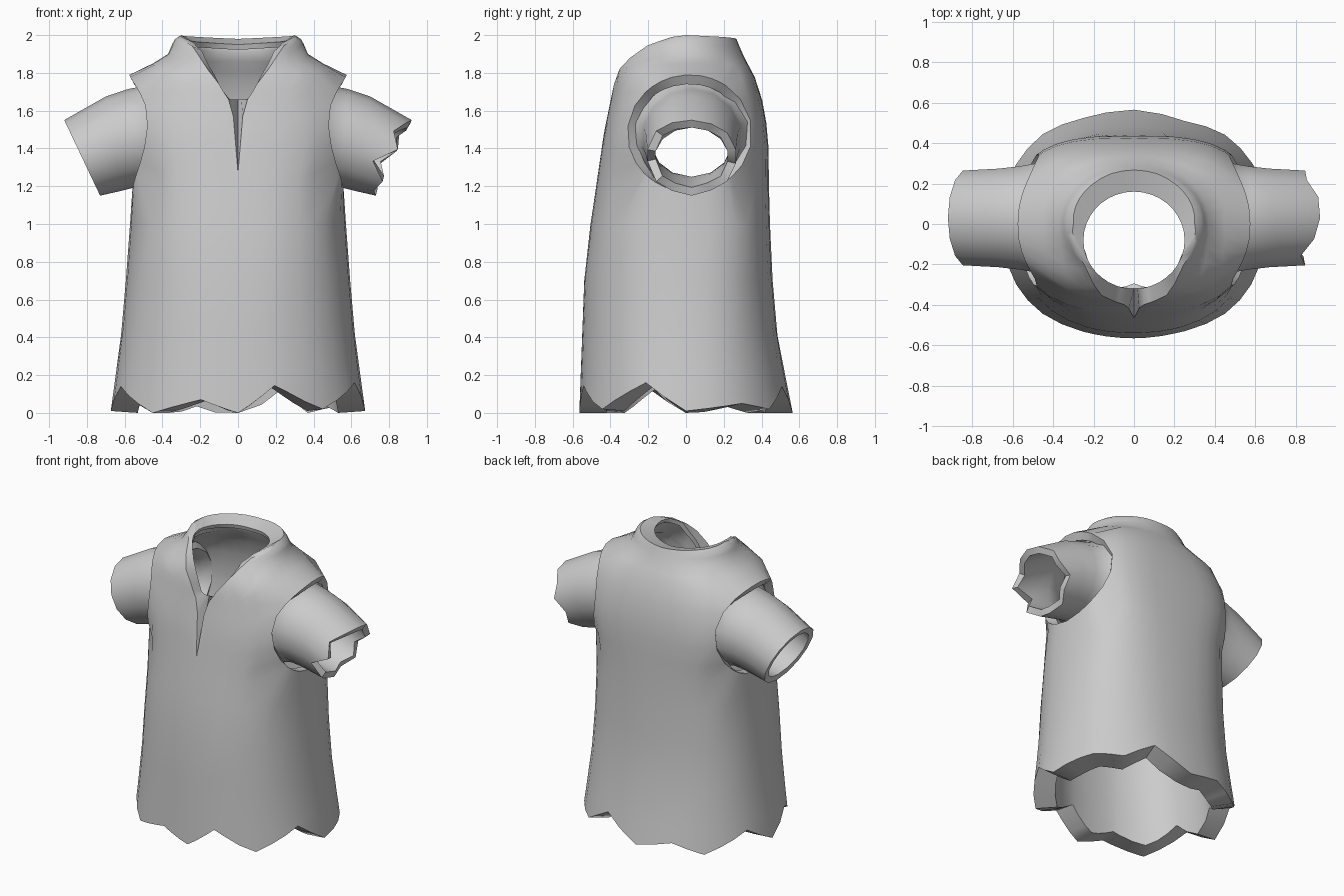
import bpy, bmesh, math

if "Cube" in bpy.data.objects:
    bpy.data.objects.remove(bpy.data.objects["Cube"])

cloth = bpy.data.materials.new("grey_cloth")
cloth.diffuse_color = (0.6, 0.6, 0.6, 1)
cloth.use_nodes = True
cloth.node_tree.nodes["Principled BSDF"].inputs["Base Color"].default_value = cloth.diffuse_color


def lerp_table(table, t):
    """Piecewise linear lookup of rows (key, values...)."""
    if t <= table[0][0]:
        return table[0][1:]
    for p, q in zip(table, table[1:]):
        if t <= q[0]:
            f = (t - p[0]) / (q[0] - p[0])
            return [a + (b - a) * f for a, b in zip(p[1:], q[1:])]
    return table[-1][1:]


def finish(bm, name, thickness, weight=None):
    """Turn the sheet into cloth; weight(position) thins it locally."""
    me = bpy.data.meshes.new(name)
    bm.to_mesh(me)
    bm.free()
    me.materials.append(cloth)
    ob = bpy.data.objects.new(name, me)
    bpy.context.collection.objects.link(ob)
    bpy.ops.object.select_all(action='DESELECT')
    bpy.context.view_layer.objects.active = ob
    ob.select_set(True)
    mod = ob.modifiers.new("thickness", 'SOLIDIFY')
    mod.thickness = thickness
    mod.offset = -1
    if weight:
        group = ob.vertex_groups.new(name="cloth_weight")
        for v in me.vertices:
            group.add([v.index], weight(v.co), 'REPLACE')
        mod.vertex_group = group.name
    bpy.ops.object.modifier_apply(modifier=mod.name)
    for v in ob.data.vertices:
        v.co.z = max(v.co.z, 0)
    bpy.ops.object.shade_smooth_by_angle(angle=math.radians(50))
    return ob


def loft(bm, rings, skip=lambda i, j: False):
    rows = [[bm.verts.new(p) for p in r] for r in rings]
    n = len(rows[0])
    for i in range(len(rows) - 1):
        for j in range(n):
            if not skip(i, j):
                k = (j + 1) % n
                bm.faces.new((rows[i][j], rows[i][k], rows[i + 1][k], rows[i + 1][j]))


# Torso sections: height, half width, front depth, back depth, front and back squareness
SECTIONS = [
    (0.0, 0.675, 0.565, 0.565, 2.2, 2.2), (0.4, 0.62, 0.55, 0.485, 2.25, 2.35),
    (0.8, 0.585, 0.535, 0.45, 2.35, 2.5), (1.17, 0.56, 0.48, 0.44, 2.5, 2.8),
    (1.48, 0.60, 0.435, 0.435, 2.6, 3.2), (1.65, 0.595, 0.40, 0.405, 2.4, 2.8),
    (1.79, 0.575, 0.375, 0.36, 2.25, 2.4), (1.85, 0.45, 0.355, 0.325, 2.2, 2.2),
    (1.9, 0.37, 0.325, 0.30, 2, 2), (1.96, 0.345, 0.27, 0.275, 2, 2),
    (1.985, 0.33, 0.22, 0.265, 2, 2), (2.0, 0.30, 0.17, 0.24, 2, 2)]

# Torn hem height by angle (0 = right side, -90 = front)
HEM = [(-180, .01), (-160, .14), (-130, 0), (-105, .07), (-90, 0), (-75, .145),
       (-60, .06), (-50, .02), (-20, .16), (0, .01), (30, .05), (50, .02),
       (70, .14), (90, 0), (110, .06), (130, .0), (160, .13), (180, .01)]
# Collar edge by angle: height and the angle the column has drifted to
COLLAR = [(-90, 1.27, -90), (-86, 1.57, -88.9), (-80, 1.66, -87), (-70, 1.74, -82.5),
          (-60, 1.82, -74), (-50, 1.88, -61), (-40, 1.945, -46), (-20, 1.99, -22),
          (0, 2.0, 0), (50, 1.99, 50), (90, 1.98, 90)]


def torso_point(a, z):
    w, f, b, nf, nb = lerp_table(SECTIONS, z)
    c, s = math.cos(math.radians(a)), math.sin(math.radians(a))
    d, n = (f, nf) if s < 0 else (b, nb)
    return (math.copysign(w * abs(c) ** (2 / n), c),
            math.copysign(d * abs(s) ** (2 / n), s), z)


def armhole_point(p):
    """Slide a border point along the torso surface onto the armhole oval."""
    a = math.atan2((p[2] - 1.48) / 0.31, (p[1] - 0.02) / 0.33)
    y, z = 0.02 + 0.33 * math.cos(a), 1.48 + 0.31 * math.sin(a)
    w, f, b, nf, nb = lerp_table(SECTIONS, z)
    d, n = (f, nf) if y < 0 else (b, nb)
    x = w * (1 - (abs(y) / d) ** n) ** (1 / n)
    return (math.copysign(x, p[0]), y, z)


def side_angle(a):
    return min(abs(a), 180 - abs(a))


# Torso with armholes, torn hem and open collar
angles = sorted(set(range(-180, 180, 10)) | {-105, -94, -86, -75})
LOW = [0, .12, .35, .6, .85]
HIGH = [0, .15, .3, .45, .6, .75, .82, .88, .94, .975, 1]
HOLE_LO, HOLE_HI = len(LOW), len(LOW) + 5

rings = []
for i in range(len(LOW) + len(HIGH)):
    ring = []
    for a in angles:
        if i < len(LOW):
            hem = lerp_table(HEM, a)[0]
            p = torso_point(a, hem + (1.17 - hem) * LOW[i])
        else:
            t = HIGH[i - len(LOW)]
            left = abs(a) > 90
            m = math.copysign(180 - abs(a), a) if left else a
            top, drift = lerp_table(COLLAR, m)
            x, y, z = torso_point(m + (drift - m) * t ** 3, 1.17 + (top - 1.17) * t)
            p = (-x if left else x, y, z)
        s = side_angle(a)
        if HOLE_LO <= i <= HOLE_HI and (s == 40 or (s < 40 and i in (HOLE_LO, HOLE_HI))):
            p = armhole_point(p)
        ring.append(p)
    rings.append(ring)

# Collar turned inward to the neck opening, also closing the slit
neck = []
for a, p in zip(angles, rings[-1]):
    r = math.radians(a)
    neck.append((0.25 * math.cos(r), -0.08 + 0.24 * math.sin(r), max(p[2] - 0.03, 1.66)))
rings.append(neck)


def in_armhole(i, j):
    a, b = angles[j], angles[(j + 1) % len(angles)]
    return HOLE_LO <= i < HOLE_HI and side_angle(a) <= 40 and side_angle(b) <= 40


def torso_weight(co):
    near_neck = co.z > 1.62 and math.hypot(co.x / 0.36, (co.y + 0.08) / 0.36) < 1
    if near_neck:
        return 0.2
    return lerp_table([(0, 1), (.2, .9), (.6, .68), (1.1, .48), (2, .35)], co.z)[0]


bm = bmesh.new()
loft(bm, rings, in_armhole)
bmesh.ops.delete(bm, geom=[v for v in bm.verts if not v.link_faces], context='VERTS')
finish(bm, "torso", 0.145, torso_weight)

# Sleeves: rings given by top (x, z), bottom (x, z) and half depth
SLEEVE = [((.45, 1.765), (.43, 1.20), .315), ((.50, 1.73), (.48, 1.205), .275),
          ((.58, 1.715), (.54, 1.195), .262),
          ((.70, 1.675), (.62, 1.175), .25), ((.92, 1.55), (.73, 1.15), .24)]
# Depth of the tears around the right cuff, from the top over the front
TEARS = [0, .02, .06, 0, .09, .0, .02, .0, .03, .0, .05, .0, .03, .0]


def sleeve(name, side, torn):
    n = len(TEARS)
    rings = []
    for k, ((tx, tz), (bx, bz), d) in enumerate(SLEEVE):
        ring = []
        for j in range(n):
            t = 2 * math.pi * j / n
            u = math.cos(t)
            # Torn edge pulls back along the arm
            cut = TEARS[j] if torn and k == len(SLEEVE) - 1 else 0
            x = (tx + bx) / 2 + (tx - bx) / 2 * u - cut
            z = (tz + bz) / 2 + (tz - bz) / 2 * u + cut * 0.3
            # Counter-clockwise about the outward arm direction
            y = 0.03 - side * d * math.sin(t)
            ring.append((side * x, y, z))
        rings.append(ring)
    bm = bmesh.new()
    loft(bm, rings)
    finish(bm, name, 0.045)


sleeve("left_sleeve", -1, False)
sleeve("right_sleeve", 1, True)
